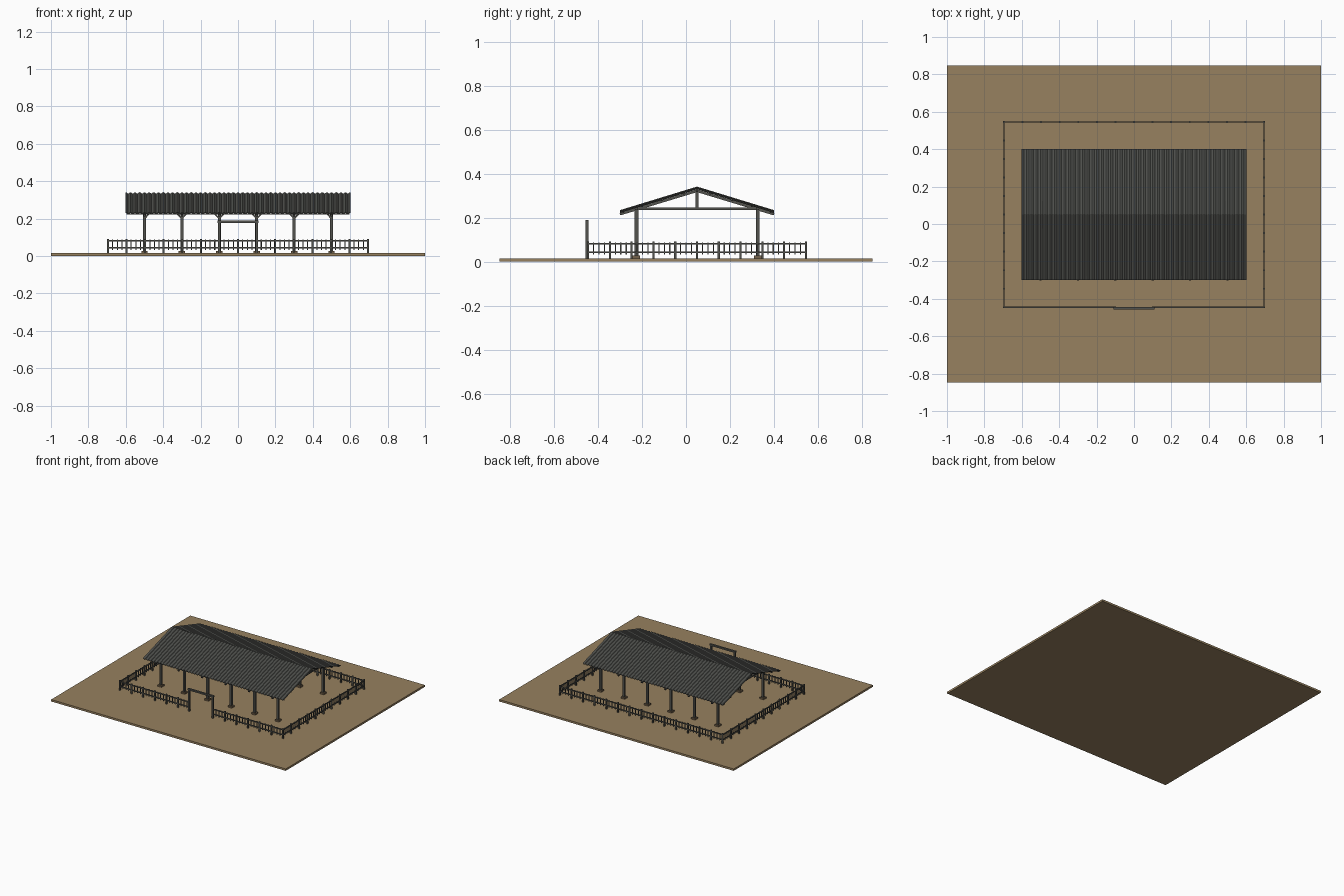
import bpy
import bmesh
import math
from mathutils import Vector

cube = bpy.data.objects.get("Cube")
if cube:
    bpy.data.objects.remove(cube, do_unlink=True)


def material(name, rgb):
    m = bpy.data.materials.new(name)
    m.use_nodes = True
    m.diffuse_color = (*rgb, 1)
    m.node_tree.nodes["Principled BSDF"].inputs["Base Color"].default_value = (*rgb, 1)
    return m


EARTH = material("packed earth", (0.31, 0.22, 0.115))
TIMBER = material("weathered timber", (0.085, 0.085, 0.075))
SHEET = material("grey roofing", (0.085, 0.088, 0.08))
FOOTING = material("footing brown", (0.17, 0.12, 0.07))


def add_object(name, bm, mat):
    bmesh.ops.recalc_face_normals(bm, faces=bm.faces)
    mesh = bpy.data.meshes.new(name)
    bm.to_mesh(mesh)
    bm.free()
    mesh.materials.append(mat)
    obj = bpy.data.objects.new(name, mesh)
    bpy.context.collection.objects.link(obj)
    return obj


def bar(bm, start, end, width, depth):
    """Rectangular bar between two points; depth is measured upward or along y."""
    a, b = Vector(start), Vector(end)
    axis = (b - a).normalized()
    side = axis.cross(Vector((0, 0, 1)))
    side = Vector((1, 0, 0)) if side.length < 0.01 else side.normalized()
    up = side.cross(axis)
    rings = []
    for p in (a, b):
        rings.append([bm.verts.new(p + side * i * width / 2 + up * j * depth / 2)
                      for i, j in ((-1, -1), (1, -1), (1, 1), (-1, 1))])
    for k in range(4):
        n = (k + 1) % 4
        bm.faces.new((rings[0][k], rings[0][n], rings[1][n], rings[1][k]))
    bm.faces.new(rings[0])
    bm.faces.new(rings[1])


def build(name, mat, bars):
    bm = bmesh.new()
    for args in bars:
        bar(bm, *args)
    return add_object(name, bm, mat)


GROUND = 0.015
MID_Y = 0.05                      # ridge line
APEX, EAVE, HALF = 0.335, 0.228, 0.35
SLOPE = (APEX - EAVE) / HALF
POST_X = [-0.5 + 0.2 * i for i in range(6)]
POST_D = 0.275                    # post rows from the ridge line
TIE_Z = 0.24

# ground slab
build("ground", EARTH, [((-1, 0, GROUND / 2), (1, 0, GROUND / 2), 1.694, GROUND)])

# posts, footings, braces and roof trusses
posts, footings, braces, trusses, beams = [], [], [], [], []
for x in POST_X:
    for s in (-1, 1):
        y = MID_Y + s * POST_D
        posts.append(((x, y, GROUND), (x, y, TIE_Z + 0.005), 0.016, 0.016))
        footings.append(((x, y, GROUND), (x, y, GROUND + 0.012), 0.034, 0.034))
        for d in (-1, 1):
            if abs(x + d * 0.04) < 0.54:
                braces.append(((x, y, 0.2), (x + d * 0.038, y, TIE_Z), 0.008, 0.008))
        trusses.append(((x, MID_Y, APEX - 0.013),
                        (x, MID_Y + s * HALF, EAVE - 0.012), 0.012, 0.012))
    trusses.append(((x, MID_Y - POST_D, TIE_Z), (x, MID_Y + POST_D, TIE_Z), 0.012, 0.01))
    trusses.append(((x, MID_Y, TIE_Z), (x, MID_Y, APEX - 0.01), 0.012, 0.012))
for s in (-1, 1):
    y = MID_Y + s * POST_D
    beams.append(((-0.52, y, TIE_Z), (0.52, y, TIE_Z), 0.012, 0.012))
    for d in (0.06, 0.16, 0.25, 0.335):
        z = APEX - SLOPE * d - 0.008
        beams.append(((-0.595, MID_Y + s * d, z), (0.595, MID_Y + s * d, z), 0.008, 0.006))
beams.append(((-0.595, MID_Y, APEX - 0.012), (0.595, MID_Y, APEX - 0.012), 0.01, 0.012))
build("posts", TIMBER, posts)
build("footings", FOOTING, footings)
build("knee_braces", TIMBER, braces)
build("roof_trusses", TIMBER, trusses)
build("beams_and_purlins", TIMBER, beams)

# corrugated roof sheets
WAVES, STEPS = 48, 6
for s, name in ((-1, "roof_front"), (1, "roof_back")):
    bm = bmesh.new()
    previous = None
    for i in range(WAVES * STEPS + 1):
        x = -0.6 + 1.2 * i / (WAVES * STEPS)
        lift = 0.004 * math.cos(math.tau * i / STEPS)
        pair = [bm.verts.new((x, MID_Y, APEX + lift)),
                bm.verts.new((x, MID_Y + s * HALF, EAVE + lift))]
        if previous:
            bm.faces.new((previous[0], previous[1], pair[1], pair[0]))
        previous = pair
    roof = add_object(name, bm, SHEET)
    solid = roof.modifiers.new("thickness", "SOLIDIFY")
    solid.thickness = 0.004
    solid.offset = 0

# perimeter fence
FX, FRONT, BACK = 0.695, -0.445, 0.545
fence_posts, rails, pickets = [], [], []


def fence_run(a, b, bays):
    a, b = Vector(a), Vector(b)
    for z in (0.043, 0.081):
        rails.append(((a.x, a.y, z), (b.x, b.y, z), 0.006, 0.008))
    for i in range(bays * 4 + 1):
        p = a.lerp(b, i / (bays * 4))
        if i % 4 == 0:
            fence_posts.append(((p.x, p.y, GROUND), (p.x, p.y, 0.092), 0.01, 0.01))
        else:
            pickets.append(((p.x, p.y, 0.033), (p.x, p.y, 0.088), 0.005, 0.005))


fence_run((-FX, BACK), (FX, BACK), 14)
for s in (-1, 1):
    fence_run((s * FX, FRONT), (s * FX, BACK), 10)
    fence_run((s * FX, FRONT), (s * 0.1, FRONT), 6)
build("fence_posts", TIMBER, fence_posts)
build("fence_rails", TIMBER, rails)
build("fence_pickets", TIMBER, pickets)

# entrance gateway
gate = [((s * 0.1, -0.45, GROUND), (s * 0.1, -0.45, 0.18), 0.012, 0.012) for s in (-1, 1)]
gate.append(((-0.11, -0.45, 0.183), (0.11, -0.45, 0.183), 0.015, 0.012))
build("entrance_gateway", TIMBER, gate)
